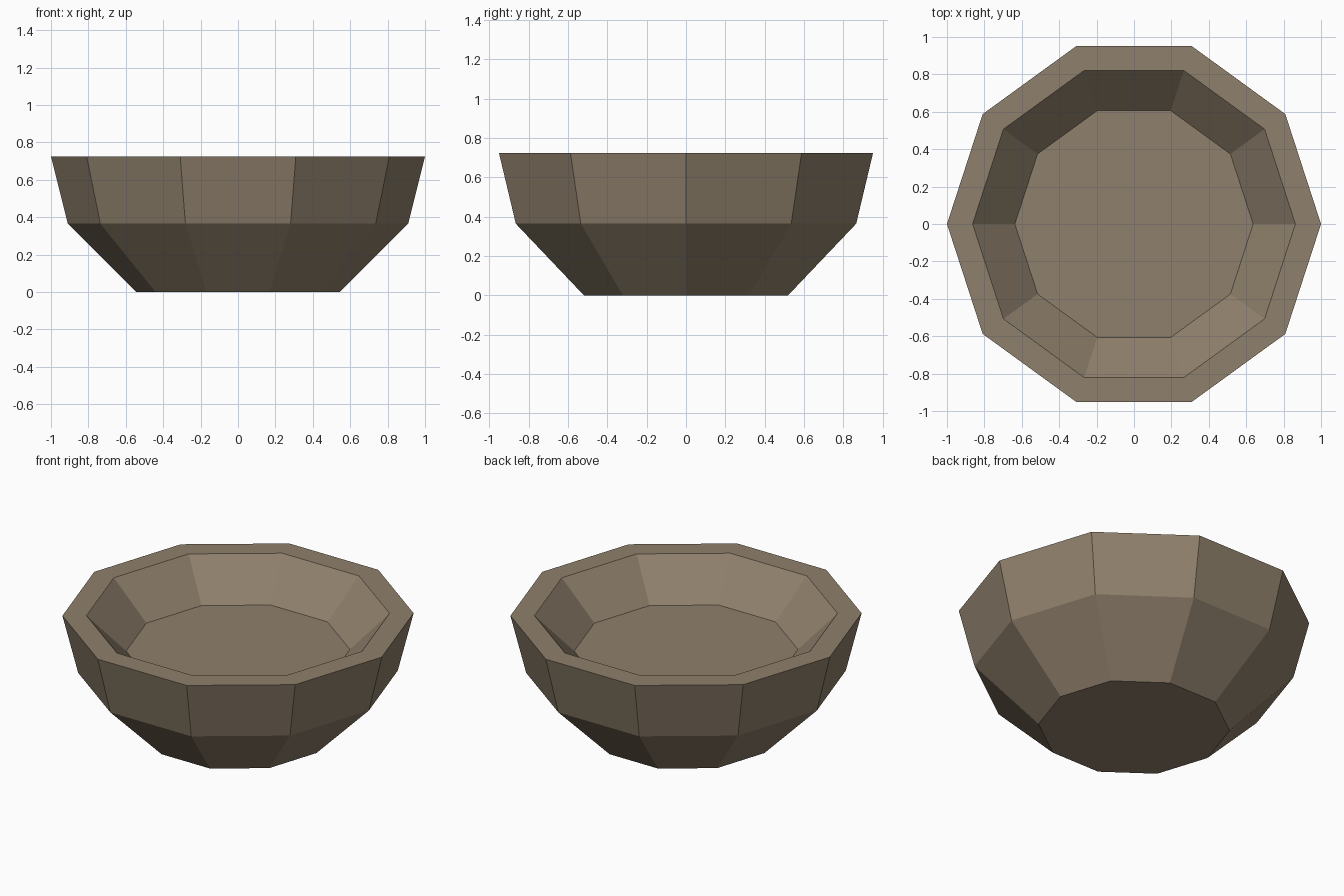
import bpy
import bmesh
from math import cos, sin, tau

SIDES = 10

cube = bpy.data.objects.get("Cube")
if cube:
    bpy.data.objects.remove(cube, do_unlink=True)

# Material
clay = bpy.data.materials.new("brown_clay")
clay.use_nodes = True
clay.diffuse_color = (0.275, 0.216, 0.149, 1)
clay.node_tree.nodes["Principled BSDF"].inputs["Base Color"].default_value = clay.diffuse_color

# Bowl profile as (radius, height): base, shoulder, outer rim, inner rim, inner floor
profile = [(0.545, 0), (0.91, 0.365), (1.0, 0.725), (0.863, 0.725), (0.637, 0.5)]

bm = bmesh.new()
rings = [[bm.verts.new((r * cos(tau * i / SIDES), r * sin(tau * i / SIDES), z))
          for i in range(SIDES)] for r, z in profile]

# Walls between neighbouring rings
for low, high in zip(rings, rings[1:]):
    for i in range(SIDES):
        j = (i + 1) % SIDES
        bm.faces.new((low[i], low[j], high[j], high[i]))

# Underside and inner floor
bm.faces.new(rings[0][::-1])
bm.faces.new(rings[-1])

mesh = bpy.data.meshes.new("bowl")
bm.to_mesh(mesh)
bm.free()
mesh.materials.append(clay)
bowl = bpy.data.objects.new("bowl", mesh)
bpy.context.collection.objects.link(bowl)
